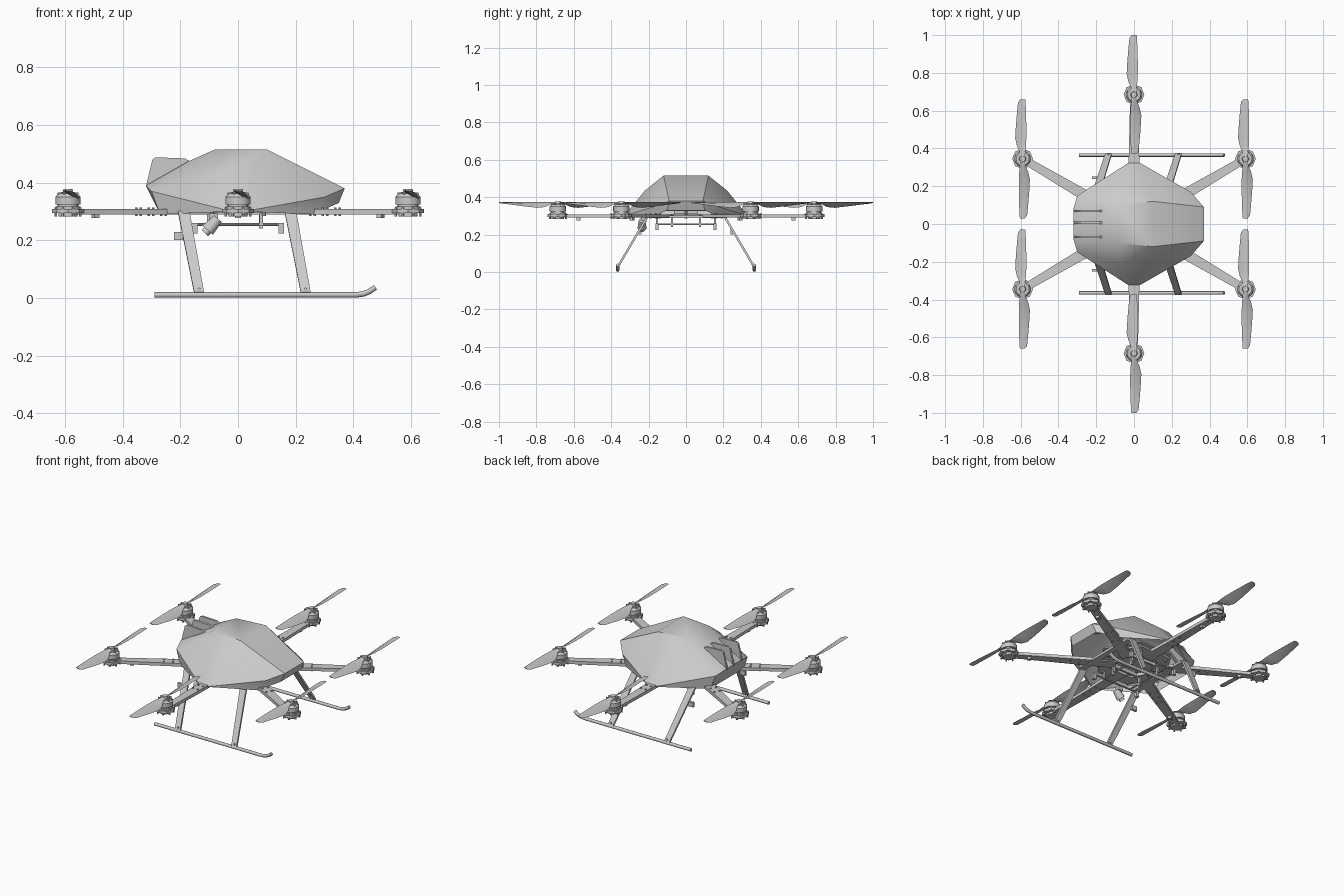
import bpy, bmesh, math
from mathutils import Vector, Matrix

cube = bpy.data.objects.get("Cube")
if cube:
    bpy.data.objects.remove(cube, do_unlink=True)


def material(name, value):
    m = bpy.data.materials.new(name)
    m.use_nodes = True
    color = (value, value, value, 1)
    m.diffuse_color = color
    m.node_tree.nodes["Principled BSDF"].inputs["Base Color"].default_value = color
    return m


GREY = material("light grey", 0.6)


def finish(name, bm, smooth=False):
    bmesh.ops.recalc_face_normals(bm, faces=bm.faces)
    mesh = bpy.data.meshes.new(name)
    bm.to_mesh(mesh)
    bm.free()
    mesh.materials.append(GREY)
    ob = bpy.data.objects.new(name, mesh)
    bpy.context.collection.objects.link(ob)
    if smooth:
        bpy.ops.object.select_all(action='DESELECT')
        ob.select_set(True)
        bpy.context.view_layer.objects.active = ob
        bpy.ops.object.shade_smooth_by_angle(angle=math.radians(30))
    return ob


def add_box(bm, center, size, turn=0):
    mat = Matrix.Translation(center) @ Matrix.Rotation(turn, 4, 'Z') @ Matrix.Diagonal((*size, 1))
    bmesh.ops.create_cube(bm, size=1, matrix=mat)


def add_rod(bm, a, b, r, sides=8, r2=None):
    a, b = Vector(a), Vector(b)
    d = b - a
    mat = Matrix.Translation((a + b) / 2) @ d.to_track_quat('Z', 'Y').to_matrix().to_4x4()
    bmesh.ops.create_cone(bm, cap_ends=True, segments=sides, radius1=r,
                          radius2=r if r2 is None else r2, depth=d.length, matrix=mat)


def add_prism(bm, points, offset):
    face = bm.faces.new([bm.verts.new(p) for p in points])
    out = bmesh.ops.extrude_face_region(bm, geom=[face])
    bmesh.ops.translate(bm, vec=offset,
                        verts=[v for v in out["geom"] if isinstance(v, bmesh.types.BMVert)])


# Faceted canopy shell, open underneath
bm = bmesh.new()
half = [(-.08, .1, .515), (.1, .12, .515), (.37, .09, .38), (.35, .1, .33), (.3, .17, .35),
        (.26, .19, .29), (.02, .33, .3), (-.02, .33, .3), (.05, .22, .435), (-.07, .21, .435),
        (-.27, .16, .29), (-.3, .15, .37), (-.32, .08, .39), (-.17, .09, .475)]
for x, y, z in half:
    bm.verts.new((x, y, z))
    bm.verts.new((x, -y, z))
bmesh.ops.convex_hull(bm, input=bm.verts)
bm.normal_update()
bmesh.ops.delete(bm, geom=[f for f in bm.faces if f.normal.z < -.75], context='FACES')
finish("canopy", bm, True)

# Rear air scoop fins with a sloping cover
bm = bmesh.new()
for y, t in ((-.075, .012), (0, .014), (.063, .012)):
    outline = [(-.32, .385), (-.297, .48), (-.285, .488), (-.185, .484), (-.14, .46), (-.25, .38)]
    add_prism(bm, [(x, y, z) for x, z in outline], (0, t, 0))
finish("rear_fins", bm)

# Arms, motors and propellers
HUBS = [(0, .685), (0, -.685)] + [(sx * .59, sy * .345) for sx in (-1, 1) for sy in (-1, 1)]


def build_arm(hx, hy):
    bm = bmesh.new()
    d = Vector((hx, hy, 0))
    u, side = d.normalized(), Vector((-hy, hx, 0)).normalized()
    z = Vector((0, 0, .29))
    pts = [u * .1 + side * .034, d + side * .02, d - side * .02, u * .1 - side * .034]
    add_prism(bm, [p + z for p in pts], (0, 0, .018))
    # bolts and cable clips along the arm
    for r in (.3, .35, .4):
        for s in (-.015, .015):
            p = u * r + side * s
            add_rod(bm, p + Vector((0, 0, .285)), p + Vector((0, 0, .313)), .005, 6)
    p = u * (d.length - .11)
    add_box(bm, p + Vector((0, 0, .284)), (.02, .02, .015), math.atan2(hy, hx))
    finish("arm", bm)


def build_motor(hx, hy):
    bm = bmesh.new()
    for r, lo, hi, r2 in ((.055, .295, .309, .055), (.033, .282, .295, .033), (.043, .309, .318, .043),
                          (.036, .318, .324, .036), (.044, .324, .35, .044), (.044, .35, .362, .034),
                          (.018, .362, .378, .015)):
        add_rod(bm, (hx, hy, lo), (hx, hy, hi), r, 8 if r == .055 else 20, r2)
    for i in range(8):
        a = math.tau * (i + .5) / 8
        c, s = math.cos(a), math.sin(a)
        add_rod(bm, (hx + c * .046, hy + s * .046, .283), (hx + c * .046, hy + s * .046, .313), .005, 6)
        add_box(bm, (hx + c * .024, hy + s * .024, .362), (.03, .006, .008), a)
    finish("motor", bm, True)


# stations: radius, edge x, opposite edge x, droop of the first edge
BLADE = [(0, -.012, .012, 0), (.03, -.013, .013, .005), (.07, -.03, .018, .024), (.11, -.039, .02, .028),
         (.18, -.035, .02, .02), (.25, -.029, .018, .011), (.3, -.024, .016, .005), (.315, -.012, .014, .002)]


def build_propeller(hx, hy):
    bm = bmesh.new()
    for sign in (1, -1):
        rings = []
        for r, a, b, drop in BLADE:
            mid = (a + b) / 2
            section = [(a, .371 - drop), (mid, .375 - drop * .4), (b, .373), (mid, .37 - drop * .55)]
            rings.append([bm.verts.new((hx + sign * x, hy + sign * r, z)) for x, z in section])
        for p, q in zip(rings, rings[1:]):
            for i in range(4):
                j = (i + 1) % 4
                bm.faces.new((p[i], p[j], q[j], q[i]))
        bm.faces.new(rings[-1])
    finish("propeller", bm, True)


for hub in HUBS:
    build_arm(*hub)
    build_motor(*hub)
    build_propeller(*hub)

# Central frame: hexagonal ring, spine plates and cross bars
bm = bmesh.new()
corners = [Vector((math.cos(math.tau * i / 6), math.sin(math.tau * i / 6), 0)) for i in range(6)]
for z, thick in ((.296, .01), (.325, .008)):
    for i in range(6):
        a, b = corners[i - 1], corners[i]
        lift = Vector((0, 0, z))
        add_prism(bm, [a * .21 + lift, b * .21 + lift, b * .13 + lift, a * .13 + lift], (0, 0, thick))
for c in corners:
    add_rod(bm, c * .18 + Vector((0, 0, .285)), c * .18 + Vector((0, 0, .34)), .008, 8)
add_box(bm, (0, 0, .33), (.24, .13, .04))
for x in (-.18, .2):
    add_box(bm, (x, 0, .296), (.035, .4, .014))
for y in (-.075, .075):
    add_box(bm, (0, y, .3), (.36, .01, .02))
    add_box(bm, (.08, y, .268), (.014, .012, .055))
    add_box(bm, (-.1, y, .268), (.014, .012, .055))
finish("central_frame", bm)

# Payload rails under the frame
bm = bmesh.new()
for y in (-.155, .155):
    add_rod(bm, (-.16, y, .255), (.16, y, .255), .005)
    for x in (-.15, .15):
        add_box(bm, (x, y, .242), (.018, .018, .036))
    add_box(bm, (.08, y, .272), (.012, .012, .045))
for x in (-.1, .08):
    add_rod(bm, (x, -.155, .255), (x, .155, .255), .005)
finish("payload_rails", bm)

# Camera pod
bm = bmesh.new()
add_rod(bm, (-.105, -.235, .235), (-.07, -.235, .275), .024, 16, .018)
add_rod(bm, (-.115, -.235, .225), (-.105, -.235, .235), .015, 16)
add_box(bm, (-.085, -.225, .28), (.03, .03, .025))
finish("camera", bm, True)

# Landing gear: struts, skids with upturned tips, sensor boxes
for s in (-1, 1):
    bm = bmesh.new()
    for bottom, top in ((-.135, -.188), (.235, .182)):
        add_prism(bm, [(bottom - .017, s * .365, .015), (bottom + .017, s * .365, .015),
                       (top + .02, s * .2, .295), (top - .02, s * .2, .295)], (0, s * .01, .006))
        add_rod(bm, (bottom, s * .355, .03), (bottom, s * .375, .03), .006)
    finish("landing_struts", bm)

    curve = bpy.data.curves.new("skid", 'CURVE')
    curve.dimensions = '3D'
    curve.bevel_depth = .0095
    curve.bevel_resolution = 2
    curve.use_fill_caps = True
    path = [(-.29, .0105), (.41, .0105), (.435, .014), (.455, .022), (.477, .037)]
    line = curve.splines.new('POLY')
    line.points.add(len(path) - 1)
    for point, (x, z) in zip(line.points, path):
        point.co = (x, s * .365, z, 1)
    curve.materials.append(GREY)
    skid = bpy.data.objects.new("skid", curve)
    bpy.context.collection.objects.link(skid)

    bm = bmesh.new()
    add_box(bm, (-.205, s * .245, .215), (.035, .014, .028))
    finish("sensor_box", bm)
